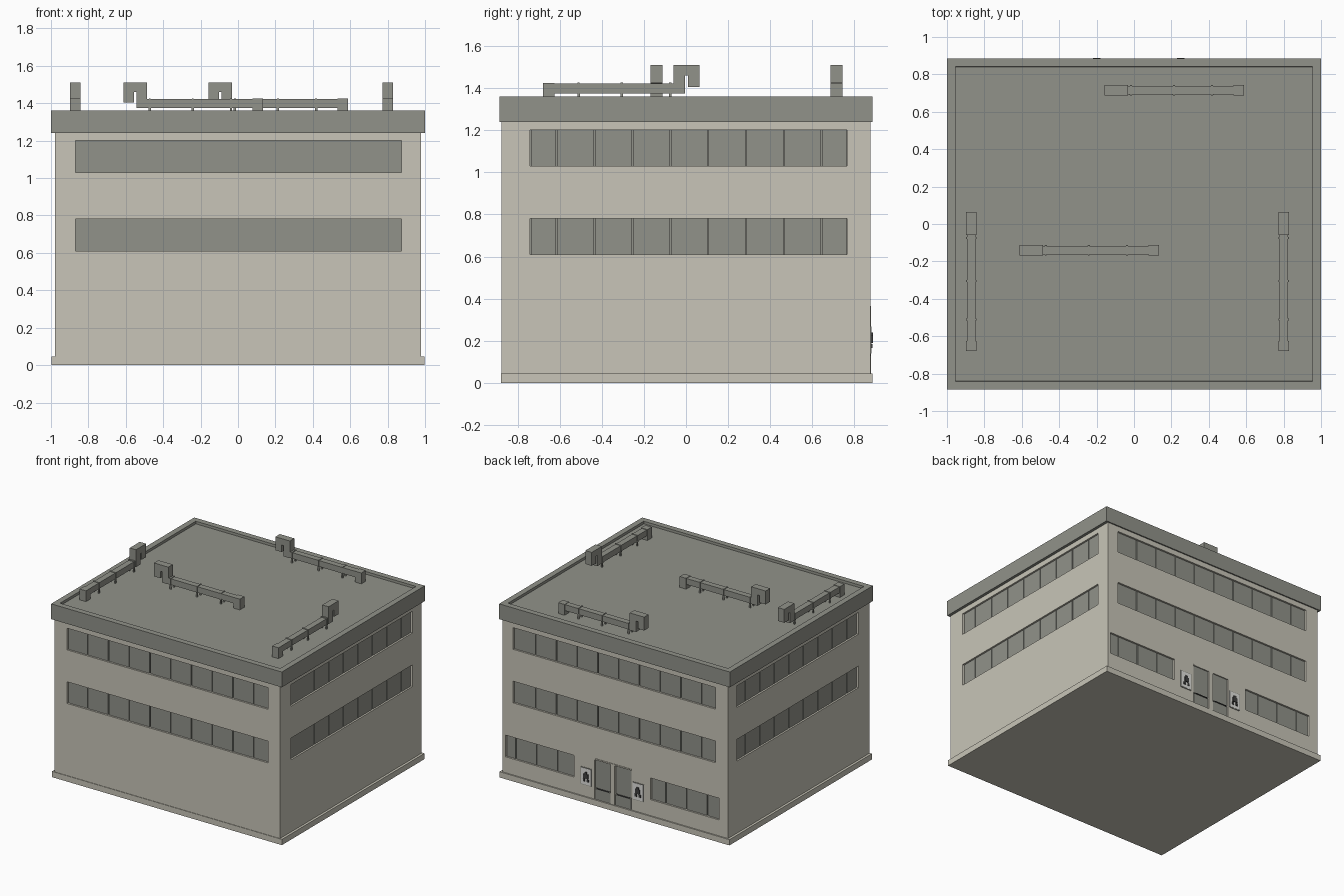
import bpy, bmesh
from math import pi
from mathutils import Matrix, Vector

if "Cube" in bpy.data.objects:
    bpy.data.objects.remove(bpy.data.objects["Cube"], do_unlink=True)


def material(name, rgb):
    m = bpy.data.materials.new(name)
    m.use_nodes = True
    m.diffuse_color = (*rgb, 1)
    m.node_tree.nodes["Principled BSDF"].inputs["Base Color"].default_value = (*rgb, 1)
    return m


WALL = material("warm stone", (0.58, 0.56, 0.48))
GREY = material("slate grey", (0.285, 0.29, 0.255))
WHITE = material("off white", (0.75, 0.75, 0.72))
DARK = material("charcoal", (0.05, 0.05, 0.05))

HX, HY = 0.978, 0.876       # half size of the walls


def add_boxes(name, boxes, mat, matrix=Matrix()):
    """One object made of axis-aligned boxes given as (low corner, high corner)."""
    bm = bmesh.new()
    for lo, hi in boxes:
        lo, hi = Vector(lo), Vector(hi)
        size = Matrix.Diagonal((*(hi - lo), 1))
        bmesh.ops.create_cube(bm, size=1, matrix=Matrix.Translation((lo + hi) / 2) @ size)
    bm.transform(matrix)
    mesh = bpy.data.meshes.new(name)
    bm.to_mesh(mesh)
    bm.free()
    mesh.materials.append(mat)
    obj = bpy.data.objects.new(name, mesh)
    bpy.context.collection.objects.link(obj)
    return obj


def facing(side):
    """Frame of a wall: local x along the wall, local -y outward, wall plane at y = 0."""
    angle, x, y = {"front": (0, 0, -HY), "left": (pi / 2, HX, 0),
                   "back": (pi, 0, HY), "right": (-pi / 2, -HX, 0)}[side]
    return Matrix.Translation((x, y, 0)) @ Matrix.Rotation(angle, 4, "Z")


# Main building, plinth and parapet
walls = add_boxes("walls", [((-HX, -HY, 0.02), (HX, HY, 1.26))], WALL)
add_boxes("plinth", [((-0.997, -0.88, 0), (0.997, 0.886, 0.045))], WALL)

roof = add_boxes("roof_parapet", [((-1, -0.886, 1.24), (1, 0.886, 1.36))], GREY)
bm = bmesh.new()
bm.from_mesh(roof.data)
top = [max(bm.faces, key=lambda f: f.calc_center_median().z)]
bmesh.ops.inset_region(bm, faces=top, thickness=0.064)
bmesh.ops.inset_region(bm, faces=top, thickness=0.001, depth=-0.02)
bm.to_mesh(roof.data)
bm.free()

# Window bands: wall, start, end, sill height, first pane joint
PANE, BAND, RECESS = 0.18, 0.17, 0.02
bands = []
for sill in (0.61, 1.03):
    bands += [("front", -0.87, 0.875, sill, -0.70),
              ("back", -0.885, 0.87, sill, -0.70),
              ("left", -0.74, 0.765, sill, -0.615),
              ("right", -0.765, 0.74, sill, -0.645)]
bands += [("back", -0.954, -0.356, 0.17, -0.87), ("back", 0.304, 0.90, 0.17, 0.43)]

cutters = []
for i, (side, u0, u1, sill, joint) in enumerate(bands):
    frame = facing(side)
    cutters.append(add_boxes("window_cutter", [((u0, -0.05, sill), (u1, RECESS + 0.01, sill + BAND))],
                             WALL, frame))
    joints = [u0]
    while joint < u1 - 0.03:
        joints.append(joint)
        joint += PANE
    joints.append(u1)
    panes = [((a + 0.003, RECESS - 0.006, sill), (b - 0.003, RECESS + 0.004, sill + BAND))
             for a, b in zip(joints, joints[1:])]
    backing = [((u0, RECESS + 0.002, sill), (u1, RECESS + 0.012, sill + BAND))]
    add_boxes(f"{side}_window_band_{i}", panes + backing, GREY, frame)

# Recess for the entrance
back = facing("back")
D0, D1, DOOR_TOP = -0.18, 0.14, 0.365
cutters.append(add_boxes("entrance_cutter", [((D0, -0.05, 0.045), (D1, 0.02, DOOR_TOP))], WALL, back))

for cutter in cutters:
    cutter.hide_render = True
    cutter.hide_viewport = True
    mod = walls.modifiers.new("opening", "BOOLEAN")
    mod.operation = "DIFFERENCE"
    mod.solver = "EXACT"
    mod.object = cutter
bpy.context.view_layer.update()
cut_mesh = bpy.data.meshes.new_from_object(walls.evaluated_get(bpy.context.evaluated_depsgraph_get()))
walls.modifiers.clear()
walls.data = cut_mesh
for cutter in cutters:
    bpy.data.objects.remove(cutter, do_unlink=True)

# Entrance: frame, two doors with lower panels, handles
mid = (D0 + D1) / 2
add_boxes("entrance_frame", [((mid - 0.018, -0.004, 0.045), (mid + 0.018, 0.02, DOOR_TOP)),
                             ((D0, -0.004, DOOR_TOP - 0.01), (D1, 0.02, DOOR_TOP))], WALL, back)
for name, a, b in (("left_door", D0, mid - 0.018), ("right_door", mid + 0.018, D1)):
    add_boxes(name, [((a + 0.004, 0.004, 0.135), (b - 0.004, 0.021, DOOR_TOP - 0.01)),
                     ((a + 0.004, 0.001, 0.045), (b - 0.004, 0.021, 0.128))], GREY, back)
    add_boxes(name + "_bar", [((a + 0.02, -0.004, 0.128), (b - 0.02, 0.008, 0.135))], DARK, back)

# Wall lanterns on pale plates beside the doors
for name, u in (("left_lantern", -0.25), ("right_lantern", 0.2)):
    add_boxes(name + "_rim", [((u - 0.05, -0.003, 0.135), (u + 0.05, 0.01, 0.272))], GREY, back)
    add_boxes(name + "_plate", [((u - 0.045, -0.005, 0.14), (u + 0.045, 0.01, 0.267))], WHITE, back)
    add_boxes(name, [((u - 0.02, -0.012, 0.19), (u + 0.02, 0, 0.225)),
                     ((u - 0.01, -0.012, 0.225), (u + 0.01, 0, 0.24)),
                     ((u - 0.025, -0.01, 0.165), (u - 0.008, 0, 0.185)),
                     ((u + 0.008, -0.01, 0.165), (u + 0.025, 0, 0.185))], DARK, back)

# Roof ducts: gooseneck at the start, long run, elbow down at the far end
W, N = 0.0275, 0.023        # half widths of fittings and of the run
duct = [((0, -W, 1.405), (0.055, W, 1.51)),
        ((0.055, -W, 1.46), (0.07, W, 1.51)),
        ((0.07, -W, 1.375), (0.125, W, 1.51)),
        ((0.125, -N, 1.375), (0.69, N, 1.422)),
        ((0.69, -W, 1.335), (0.745, W, 1.425))]
for u in (0.14, 0.37, 0.575):
    duct.append(((u - 0.005, -W, 1.372), (u + 0.005, W, 1.426)))
    duct += [((u - 0.006, s * 0.02 - 0.004, 1.335), (u + 0.006, s * 0.02 + 0.004, 1.38)) for s in (-1, 1)]

for name, x, y, turn in (("right_duct", -0.87, 0.065, -pi / 2), ("left_duct", 0.8, 0.065, -pi / 2),
                         ("middle_duct", -0.612, -0.14, 0), ("back_duct", -0.157, 0.715, 0)):
    add_boxes(name, duct, GREY, Matrix.Translation((x, y, 0)) @ Matrix.Rotation(turn, 4, "Z"))
